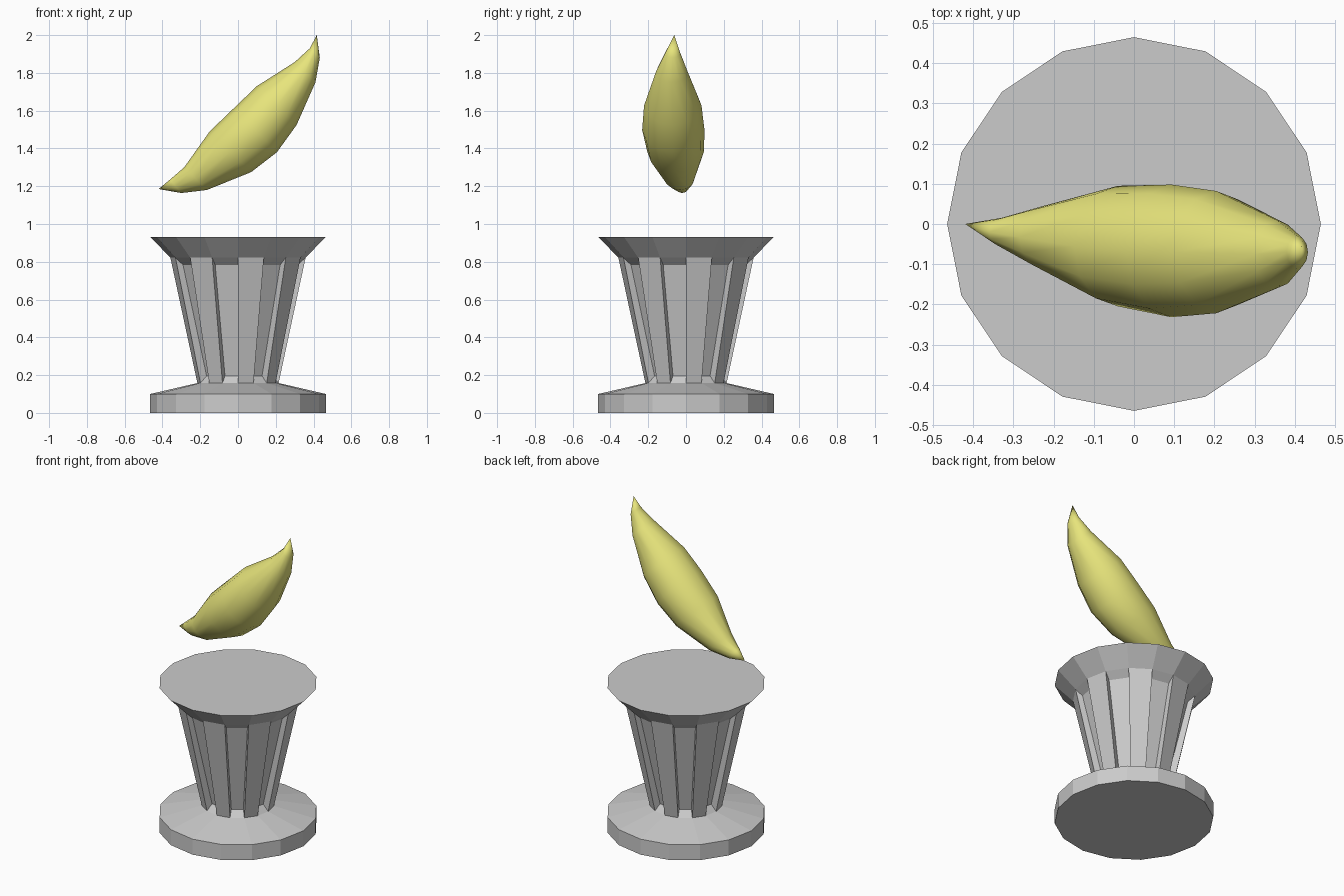
import bpy, bmesh, math
from mathutils import Vector

if "Cube" in bpy.data.objects:
    bpy.data.objects.remove(bpy.data.objects["Cube"])


def finish(name, bm, smooth=False):
    bmesh.ops.recalc_face_normals(bm, faces=bm.faces)
    for f in bm.faces:
        f.smooth = smooth
    me = bpy.data.meshes.new(name)
    bm.to_mesh(me)
    bm.free()
    ob = bpy.data.objects.new(name, me)
    bpy.context.collection.objects.link(ob)
    return ob


# fluted pedestal: 16-sided lathe profile (radius, height)
N = 16
PROFILE = [(0.465, 0), (0.465, 0.10), (0.215, 0.158), (0.358, 0.822), (0.465, 0.932)]
FLUTE = [(0.18, 0.196), (0.315, 0.783)]      # inner bottom and top of each recess
bm = bmesh.new()


def ring_point(r, z, i):
    a = 2 * math.pi * i / N
    return bm.verts.new((r * math.cos(a), r * math.sin(a), z))


rings = [[ring_point(r, z, i) for i in range(N)] for r, z in PROFILE]
for k in range(len(rings) - 1):
    lo, hi = rings[k], rings[k + 1]
    for i in range(N):
        j = (i + 1) % N
        outer = [lo[i], lo[j], hi[j], hi[i]]
        if k == 2 and i % 2:
            # every other column face is sunk inwards
            (r0, z0), (r1, z1) = FLUTE
            inner = [ring_point(r0, z0, i), ring_point(r0, z0, j),
                     ring_point(r1, z1, j), ring_point(r1, z1, i)]
            bm.faces.new(inner)
            for e in range(4):
                n = (e + 1) % 4
                bm.faces.new([outer[e], outer[n], inner[n], inner[e]])
        else:
            bm.faces.new(outer)
bm.faces.new(rings[0][::-1])
bm.faces.new(rings[-1])
finish("pedestal", bm)

# curved fruit: sections as upper x,z / lower x,z / centre y / half width
SECTIONS = [
    (-0.36, 1.235, -0.30, 1.164, -0.02, 0.035),
    (-0.285, 1.30, -0.165, 1.18, -0.033, 0.078),
    (-0.15, 1.49, 0.07, 1.275, -0.055, 0.15),
    (-0.02, 1.615, 0.206, 1.38, -0.067, 0.165),
    (0.10, 1.73, 0.31, 1.524, -0.07, 0.152),
    (0.30, 1.857, 0.41, 1.75, -0.075, 0.085),
    (0.38, 1.93, 0.433, 1.88, -0.07, 0.04),
]
M = 12
bm = bmesh.new()
loops = []
for ux, uz, lx, lz, cy, half in SECTIONS:
    up, low = Vector((ux, cy, uz)), Vector((lx, cy, lz))
    centre, axis = (up + low) / 2, (up - low) / 2
    loops.append([bm.verts.new(centre + axis * math.cos(a) + Vector((0, half * math.sin(a), 0)))
                  for a in (2 * math.pi * i / M for i in range(M))])
for lo, hi in zip(loops, loops[1:]):
    for i in range(M):
        j = (i + 1) % M
        bm.faces.new([lo[i], lo[j], hi[j], hi[i]])
# pointed ends
for tip, loop in (((-0.42, 0, 1.185), loops[0]), ((0.417, -0.062, 2.0), loops[-1])):
    v = bm.verts.new(tip)
    for i in range(M):
        bm.faces.new([v, loop[i], loop[(i + 1) % M]])
fruit = finish("fruit", bm, smooth=True)
mat = bpy.data.materials.new("yellow")
mat.diffuse_color = (0.80, 0.78, 0.20, 1)
mat.use_nodes = True
mat.node_tree.nodes["Principled BSDF"].inputs["Base Color"].default_value = mat.diffuse_color
fruit.data.materials.append(mat)
